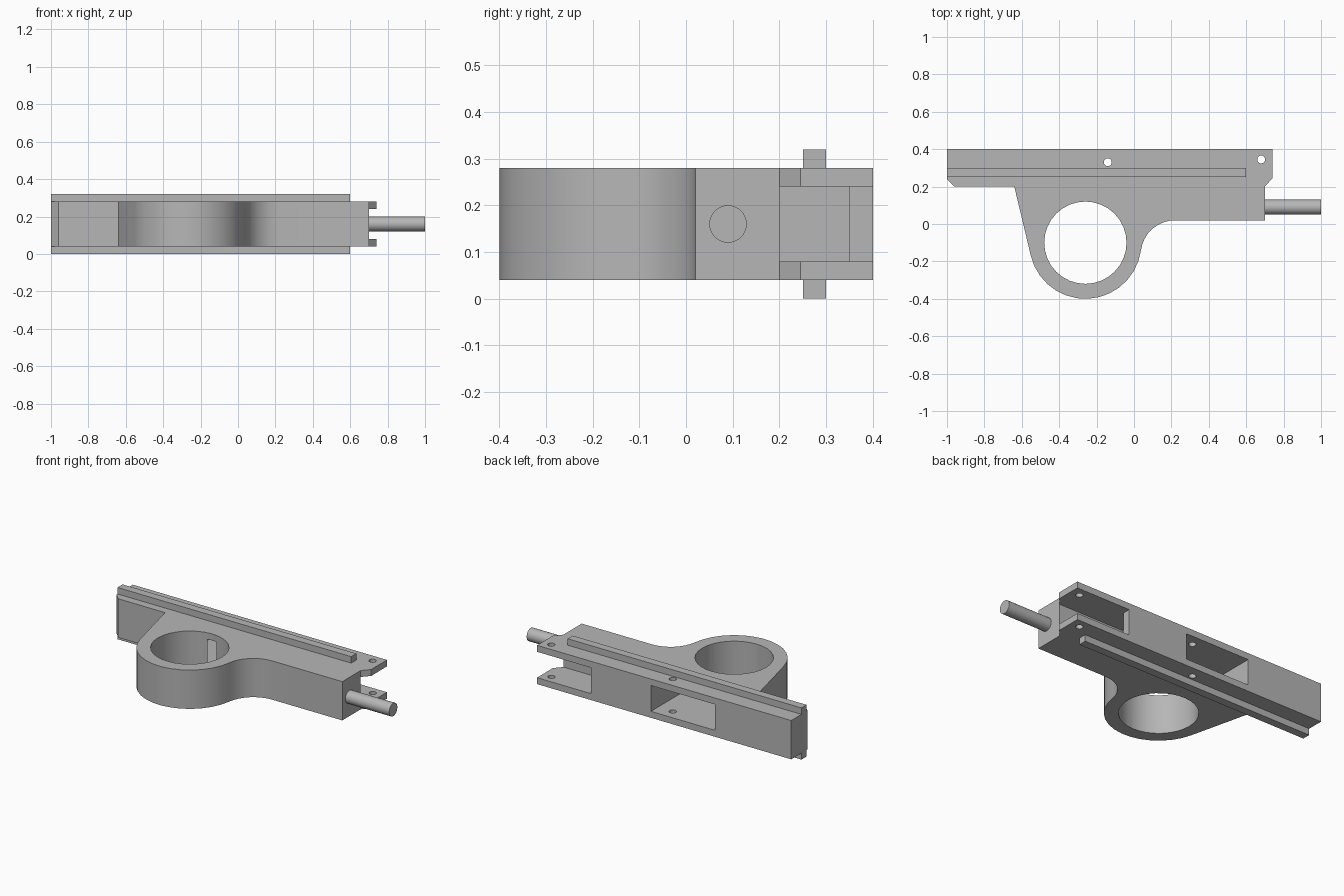
import bpy, bmesh
from math import pi, cos, sin, acos, atan2, hypot, radians
from mathutils import Matrix

if "Cube" in bpy.data.objects:
    bpy.data.objects.remove(bpy.data.objects["Cube"], do_unlink=True)

metal = bpy.data.materials.new("plain_grey")
metal.use_nodes = True
grey = (0.47, 0.47, 0.47, 1)
metal.diffuse_color = grey
metal.node_tree.nodes["Principled BSDF"].inputs["Base Color"].default_value = grey


def add_object(name, bm):
    bmesh.ops.recalc_face_normals(bm, faces=bm.faces)
    mesh = bpy.data.meshes.new(name)
    bm.to_mesh(mesh)
    bm.free()
    mesh.materials.append(metal)
    obj = bpy.data.objects.new(name, mesh)
    bpy.context.collection.objects.link(obj)
    return obj


def prism(name, outline, low, high):
    bm = bmesh.new()
    face = bm.faces.new([bm.verts.new((x, y, low)) for x, y in outline])
    top = bmesh.ops.extrude_face_region(bm, geom=[face])["geom"]
    verts = [v for v in top if isinstance(v, bmesh.types.BMVert)]
    bmesh.ops.translate(bm, verts=verts, vec=(0, 0, high - low))
    return add_object(name, bm)


def box(name, x, y, z):
    return prism(name, [(x[0], y[0]), (x[1], y[0]), (x[1], y[1]), (x[0], y[1])], *z)


def arc(centre, radius, start, end, steps):
    angles = [start + (end - start) * i / steps for i in range(steps + 1)]
    return [(centre[0] + radius * cos(a), centre[1] + radius * sin(a)) for a in angles]


def round_hole(name, centre, radius, sides):
    return prism(name, arc(centre, radius, 0, 2 * pi, sides)[:-1], -0.1, 0.5)


def cut(target, cutter):
    cutter.hide_render = True
    mod = target.modifiers.new(cutter.name, "BOOLEAN")
    mod.operation = "DIFFERENCE"
    mod.solver = "EXACT"
    mod.object = cutter
    bpy.context.view_layer.objects.active = target
    bpy.ops.object.modifier_apply(modifier=mod.name)
    bpy.data.objects.remove(cutter, do_unlink=True)


def smooth(obj):
    bpy.ops.object.select_all(action="DESELECT")
    obj.select_set(True)
    bpy.context.view_layer.objects.active = obj
    bpy.ops.object.shade_smooth_by_angle(angle=radians(30))


# Body outline: straight bar, clamp ring and tangent fillet
ring, ring_r = (-0.26, -0.1), 0.3
shoulder = (-0.64, 0.2)
dx, dy = shoulder[0] - ring[0], shoulder[1] - ring[1]
left_tangent = atan2(dy, dx) + acos(ring_r / hypot(dx, dy))
fillet_r = 0.184
fillet = (0.22, 0.02 - fillet_r)
right_tangent = 2 * pi + atan2(fillet[1] - ring[1], fillet[0] - ring[0])

outline = [(-1, 0.4), (-1, 0.24), (-0.96, 0.2), shoulder]
outline += arc(ring, ring_r, left_tangent, right_tangent, 14)
outline += arc(fillet, fillet_r, right_tangent - pi, pi / 2, 8)[1:]
outline += [(0.7, 0.02), (0.7, 0.2), (0.74, 0.245), (0.74, 0.4)]
body = prism("clamp_body", outline, 0.04, 0.28)

# Ring bore and pin holes
cut(body, round_hole("ring_bore", ring, 0.22, 32))
for x, y in ((-0.14, 0.33), (0.68, 0.345)):
    cut(body, round_hole("pin_hole", (x, y), 0.021, 20))

# Fork slot with its inner recess, and the rear pocket reaching the bore
slot_z = (0.08, 0.24)
cut(body, box("fork_slot", (0.37, 0.9), (0.2, 0.5), slot_z))
cut(body, box("slot_recess", (0.25, 0.4), (0.2, 0.35), slot_z))
cut(body, box("rear_pocket", (-0.48, -0.04), (0.117, 0.5), slot_z))
smooth(body)

# Guide rails above and below
for name, z in (("upper_rail", (0.28, 0.32)), ("lower_rail", (0, 0.04))):
    box(name, (-1, 0.6), (0.25, 0.3), z)

# Round rod on the end face
bm = bmesh.new()
bmesh.ops.create_cone(
    bm, cap_ends=True, segments=32, radius1=0.04, radius2=0.04, depth=0.3,
    matrix=Matrix.Translation((0.85, 0.09, 0.16)) @ Matrix.Rotation(pi / 2, 4, "Y"))
smooth(add_object("end_rod", bm))
